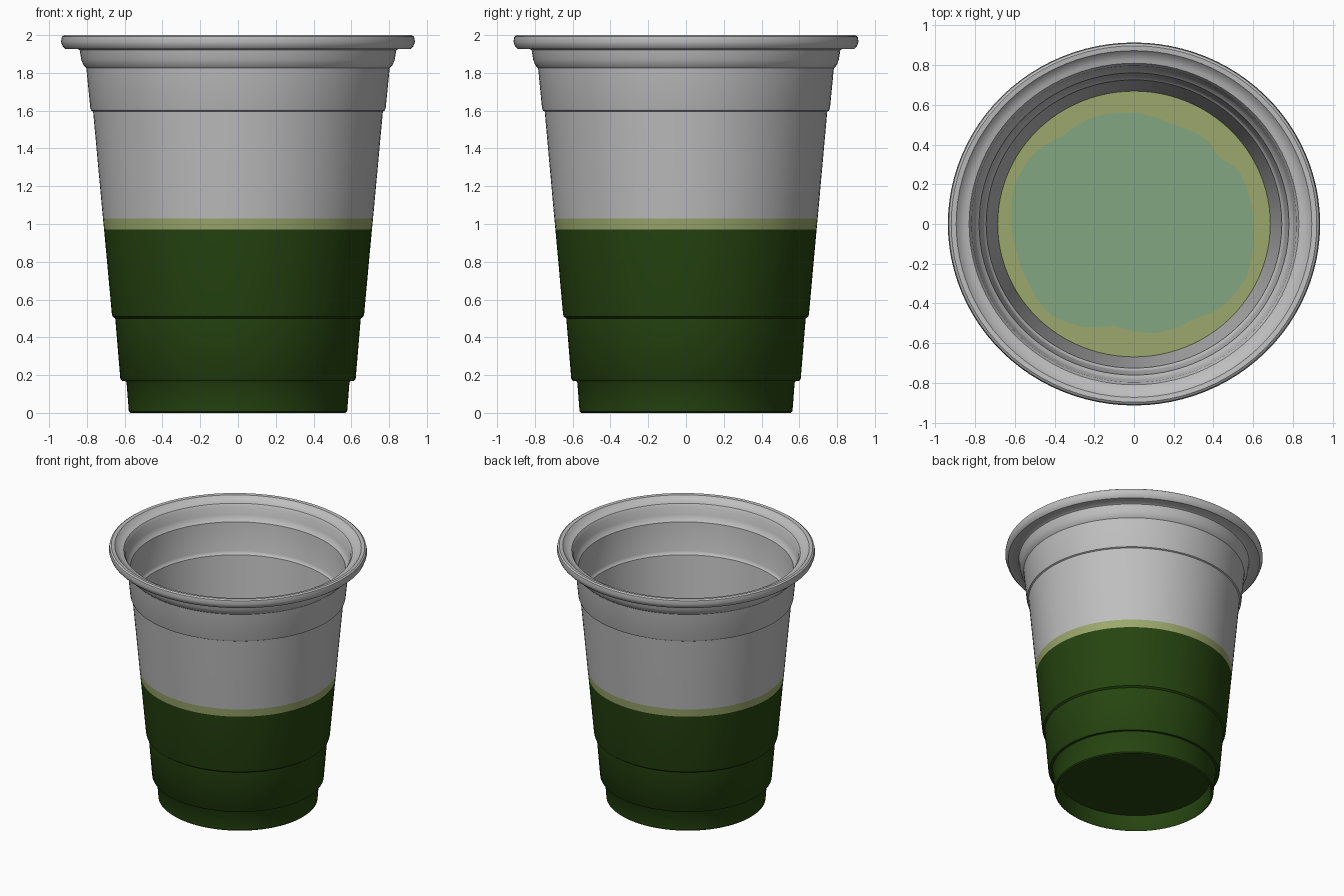
import bpy, bmesh, math

if "Cube" in bpy.data.objects:
    bpy.data.objects.remove(bpy.data.objects["Cube"])

SEG = 96
SY = 0.975          # the cup is very slightly oval


def material(name, rgb):
    m = bpy.data.materials.new(name)
    m.diffuse_color = (*rgb, 1)
    m.use_nodes = True
    m.node_tree.nodes["Principled BSDF"].inputs["Base Color"].default_value = m.diffuse_color
    return m


plastic = material("grey plastic", (0.52, 0.52, 0.52))
green = material("dark green", (0.019, 0.058, 0.005))
olive = material("olive froth", (0.33, 0.39, 0.15))
teal = material("pale green liquid", (0.23, 0.38, 0.22))


def finish(bm, name, mats):
    bmesh.ops.recalc_face_normals(bm, faces=bm.faces)
    me = bpy.data.meshes.new(name)
    bm.to_mesh(me)
    bm.free()
    ob = bpy.data.objects.new(name, me)
    bpy.context.collection.objects.link(ob)
    for m in mats:
        me.materials.append(m)
    bpy.context.view_layer.objects.active = ob
    ob.select_set(True)
    bpy.ops.object.shade_smooth_by_angle(angle=math.radians(35))
    ob.select_set(False)
    return ob


def ring(bm, radius, z):
    """Oval ring; radius is a number or a function of the angle."""
    vs = []
    for i in range(SEG):
        a = 2 * math.pi * i / SEG
        r = radius(a) if callable(radius) else radius
        vs.append(bm.verts.new((r * math.cos(a), r * math.sin(a) * SY, z)))
    return vs


def bridge(bm, a, b, mat=0):
    for i in range(SEG):
        j = (i + 1) % SEG
        bm.faces.new((a[i], a[j], b[j], b[i])).material_index = mat


# Cup shell: recessed base, stepped wall, rolled lip, then down the inside
outer = [(0.552, 0.12), (0.56, 0.012), (0.568, 0.0), (0.578, 0.008),
         (0.59, 0.16), (0.597, 0.17), (0.615, 0.17), (0.623, 0.18),
         (0.650, 0.50), (0.664, 0.51), (0.668, 0.525), (0.709, 0.97),
         (0.715, 1.03), (0.767, 1.595), (0.777, 1.60), (0.782, 1.615),
         (0.803, 1.825), (0.818, 1.84), (0.830, 1.87), (0.838, 1.92),
         (0.85, 1.927), (0.915, 1.927), (0.928, 1.94), (0.937, 1.965),
         (0.932, 1.992), (0.92, 2.0)]
inner = [(0.895, 1.997), (0.875, 1.975), (0.85, 1.965), (0.83, 1.96),
         (0.817, 1.94), (0.808, 1.88), (0.795, 1.85), (0.78, 1.835),
         (0.760, 1.615), (0.755, 1.60), (0.744, 1.59), (0.688, 1.03),
         (0.682, 0.97), (0.63, 0.50), (0.59, 0.18), (0.55, 0.14)]
bm = bmesh.new()
rings = [ring(bm, r, z) for r, z in outer + inner]
for a, b in zip(rings, rings[1:]):
    bridge(bm, a, b)
bm.faces.new(rings[0])
bm.faces.new(rings[-1])
for f in bm.faces:      # colour by height
    z = f.calc_center_median().z
    f.material_index = 1 if z < 0.97 else 2 if z < 1.03 else 0
finish(bm, "cup", [plastic, green, olive])

# Drink surface: olive froth ring around an uneven pale centre
shape = [(0, .56), (.2, .5), (.36, .43), (.42, .34), (.52, .28), (.59, .1),
         (.6, -.1), (.56, -.28), (.44, -.42), (.3, -.48), (.1, -.55),
         (-.1, -.51), (-.25, -.52), (-.42, -.46), (-.53, -.3), (-.6, -.1),
         (-.6, .2), (-.5, .36), (-.35, .45), (-.2, .54)]
polar = sorted((math.atan2(y, x) % (2 * math.pi), math.hypot(x, y / SY)) for x, y in shape)
polar = [(polar[-1][0] - 2 * math.pi, polar[-1][1])] + polar + \
        [(polar[0][0] + 2 * math.pi, polar[0][1])]


def blob(a):
    for (a0, r0), (a1, r1) in zip(polar, polar[1:]):
        if a0 <= a <= a1:
            return r0 + (r1 - r0) * (a - a0) / (a1 - a0)


bm = bmesh.new()
edge = ring(bm, 0.686, 1.015)
mid = ring(bm, blob, 1.015)
bridge(bm, mid, edge, 0)
hub = bm.verts.new((0, 0, 1.015))
for i in range(SEG):
    bm.faces.new((hub, mid[i], mid[(i + 1) % SEG])).material_index = 1
for f in bm.faces:
    f.normal_update()
finish(bm, "drink_surface", [olive, teal])
